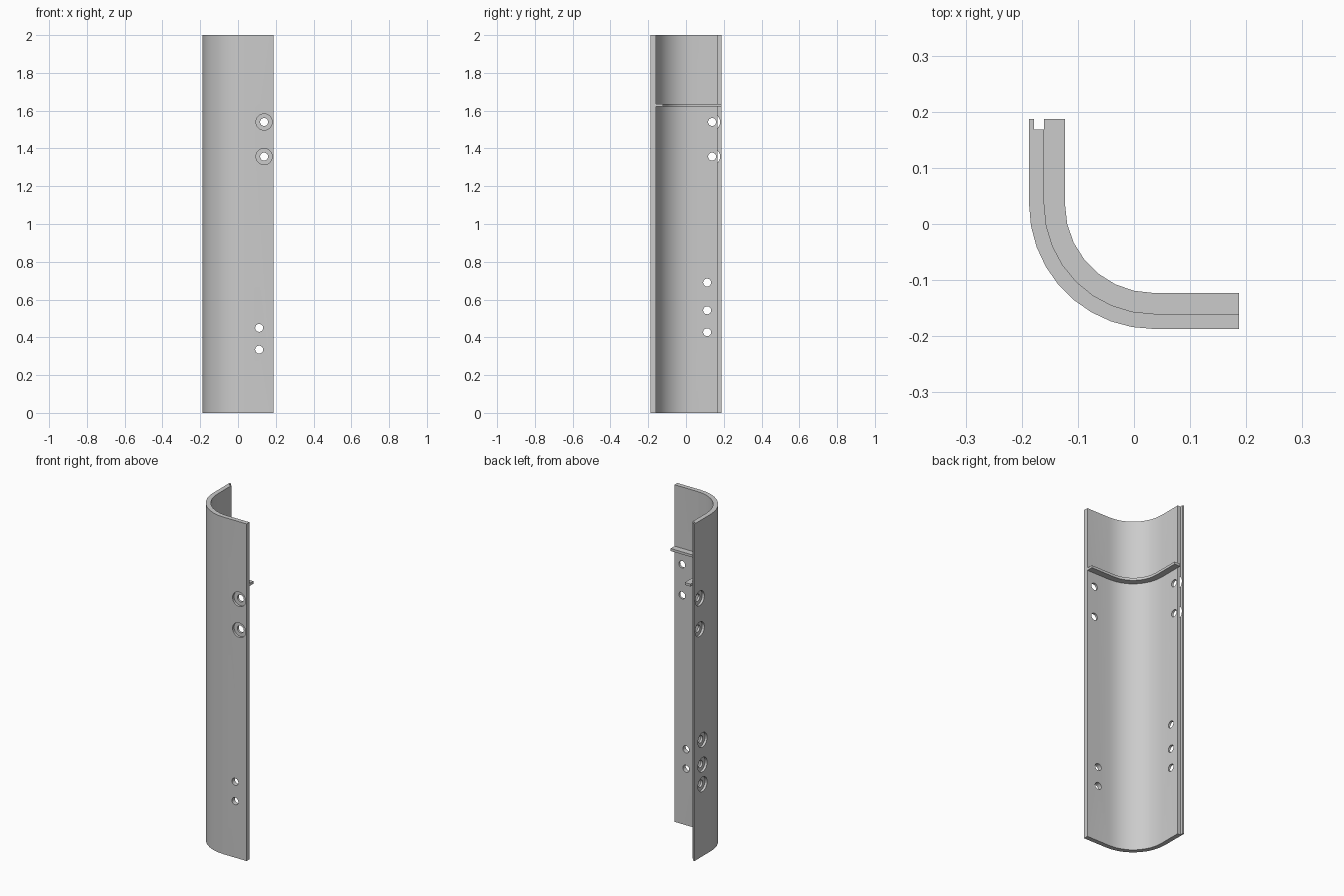
import bpy
import bmesh
from math import sin, cos, radians
from mathutils import Vector, Matrix

HALF = 0.187       # outer half width of the footprint
CENTRE = 0.035     # centre of the corner bend in x and y
OUTER, INNER, LEDGE = 0.222, 0.195, 0.158   # bend radii

cube = bpy.data.objects.get("Cube")
if cube:
    bpy.data.objects.remove(cube, do_unlink=True)

grey = bpy.data.materials.new("plain_grey")
grey.use_nodes = True
colour = (0.6, 0.6, 0.6, 1)
grey.diffuse_color = colour
grey.node_tree.nodes["Principled BSDF"].inputs["Base Color"].default_value = colour


def bend(radius, steps):
    """Corner arc from the front leg round to the side leg."""
    angles = [radians(270 - 90 * i / steps) for i in range(steps + 1)]
    return [(CENTRE + radius * cos(a), CENTRE + radius * sin(a)) for a in angles]


def make_object(name, bm):
    bmesh.ops.recalc_face_normals(bm, faces=bm.faces)
    mesh = bpy.data.meshes.new(name)
    bm.to_mesh(mesh)
    bm.free()
    obj = bpy.data.objects.new(name, mesh)
    bpy.context.collection.objects.link(obj)
    mesh.materials.append(grey)
    return obj


def extrude_profile(name, points, low, high):
    bm = bmesh.new()
    face = bm.faces.new([bm.verts.new((x, y, low)) for x, y in points])
    top = bmesh.ops.extrude_face_region(bm, geom=[face])["geom"]
    verts = [v for v in top if isinstance(v, bmesh.types.BMVert)]
    bmesh.ops.translate(bm, verts=verts, vec=(0, 0, high - low))
    return make_object(name, bm)


def boolean(target, other, operation):
    mod = target.modifiers.new("boolean", "BOOLEAN")
    mod.operation, mod.solver, mod.object = operation, "EXACT", other
    bpy.context.view_layer.objects.active = target
    bpy.ops.object.modifier_apply(modifier=mod.name)
    bpy.data.objects.remove(other, do_unlink=True)


def drill(target, axis, along, z, radius, depth):
    """Cut a round hole inward from the outer face of one leg."""
    length = depth + 0.02
    mid = -HALF - 0.02 + length / 2
    place = (mid, along, z) if axis == "X" else (along, mid, z)
    bm = bmesh.new()
    turn = Matrix.Rotation(radians(90), 4, "Y" if axis == "X" else "X")
    bmesh.ops.create_cone(bm, cap_ends=True, segments=32, radius1=radius,
                          radius2=radius, depth=length,
                          matrix=Matrix.Translation(Vector(place)) @ turn)
    cutter = make_object("hole_cutter", bm)
    cutter.hide_render = True
    boolean(target, cutter, "DIFFERENCE")


# Curved wall, with a rebate along the inside of its rear edge
inner_face = CENTRE - INNER
wall_profile = [(HALF, -HALF)] + bend(OUTER, 9) + [
    (-HALF, HALF), (-0.178, HALF), (-0.178, 0.168), (inner_face, 0.168)]
wall_profile += bend(INNER, 8)[::-1] + [(HALF, inner_face)]
wall = extrude_profile("curved_wall", wall_profile, 0, 2)

# Thin inner ledge
ledge_face = CENTRE - LEDGE
ledge_profile = [(HALF, inner_face)] + bend(INNER, 8) + [
    (inner_face, HALF), (ledge_face, HALF)]
ledge_profile += bend(LEDGE, 7)[::-1] + [(HALF, ledge_face)]
ledge = extrude_profile("inner_ledge", ledge_profile, 1.621, 1.636)

# Screw holes: axis, position along the leg, heights, counterbored or plain
rows = [("Y", 0.138, (1.54, 1.357), True),
        ("X", 0.138, (1.54, 1.357), True),
        ("Y", 0.112, (0.45, 0.335), False),
        ("X", 0.112, (0.69, 0.543, 0.427), True)]
for axis, along, heights, counterbored in rows:
    for z in heights:
        drill(wall, axis, along, z, 0.021, 0.045)
        if counterbored:
            drill(wall, axis, along, z, 0.043, 0.014)

# Smooth the bends and keep the edges crisp
for obj in (wall, ledge):
    bpy.ops.object.select_all(action="DESELECT")
    obj.select_set(True)
    bpy.context.view_layer.objects.active = obj
    bpy.ops.object.shade_smooth_by_angle(angle=radians(30))
